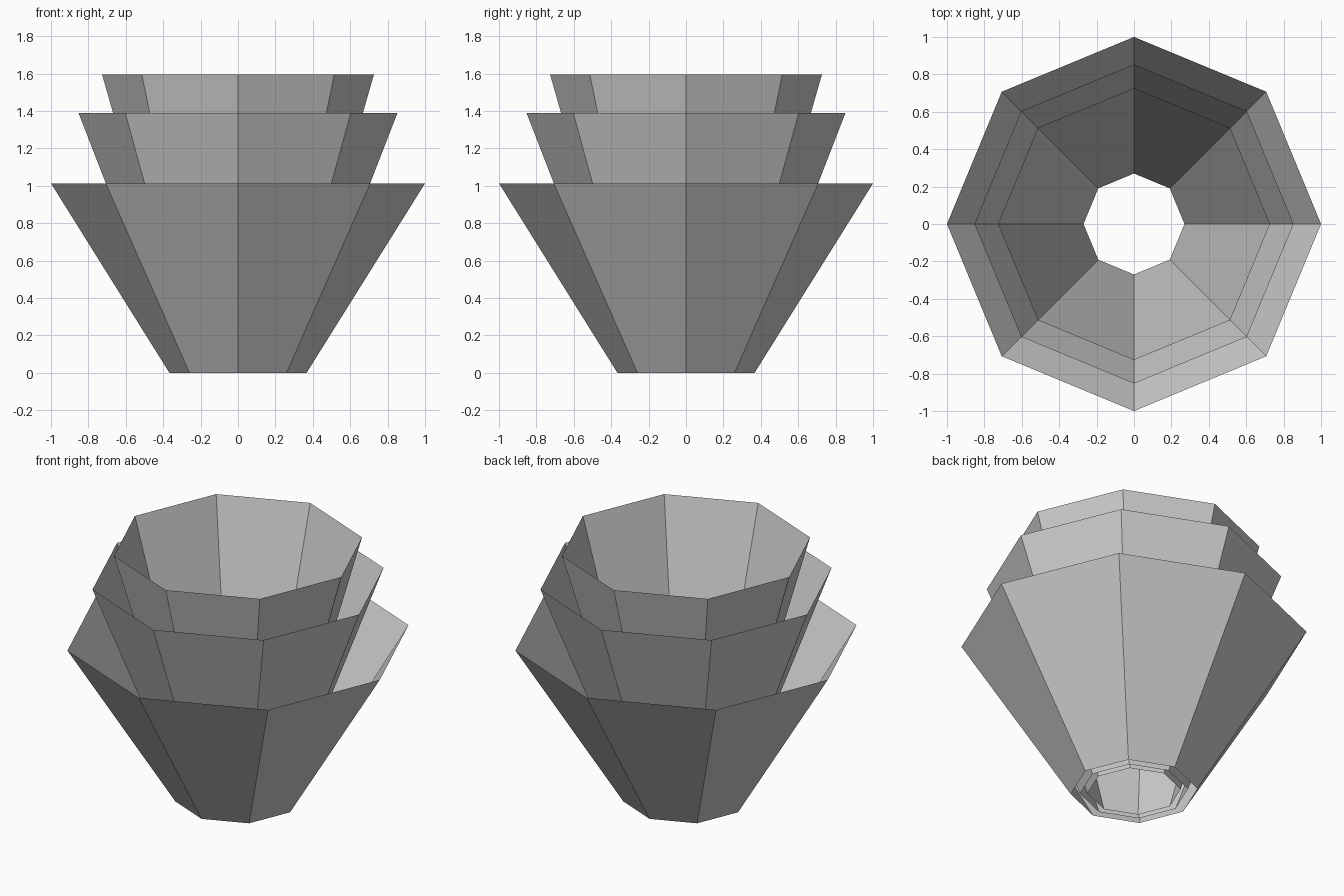
import bpy
import bmesh
from math import cos, sin, tau

cube = bpy.data.objects.get("Cube")
if cube:
    bpy.data.objects.remove(cube, do_unlink=True)

SIDES = 8

# One plain grey for the whole model
grey = bpy.data.materials.new("light_grey")
grey.use_nodes = True
colour = (0.6, 0.6, 0.6, 1)
grey.diffuse_color = colour
grey.node_tree.nodes["Principled BSDF"].inputs["Base Color"].default_value = colour


def open_cup(name, bottom_radius, top_radius, height):
    """Flat-sided, thin-walled cup, open at both ends."""
    bm = bmesh.new()
    rings = []
    for radius, z in ((bottom_radius, 0), (top_radius, height)):
        rings.append([bm.verts.new((radius * cos(tau * i / SIDES),
                                    radius * sin(tau * i / SIDES), z))
                      for i in range(SIDES)])
    low, high = rings
    for i in range(SIDES):
        j = (i + 1) % SIDES
        bm.faces.new((low[i], low[j], high[j], high[i]))
    mesh = bpy.data.meshes.new(name)
    bm.to_mesh(mesh)
    bm.free()
    mesh.materials.append(grey)
    obj = bpy.data.objects.new(name, mesh)
    bpy.context.collection.objects.link(obj)
    return obj


# Three nested cups, each narrower and taller than the last
open_cup("outer_cup", 0.367, 1.0, 1.013)
open_cup("middle_cup", 0.313, 0.853, 1.39)
open_cup("inner_cup", 0.27, 0.727, 1.595)
